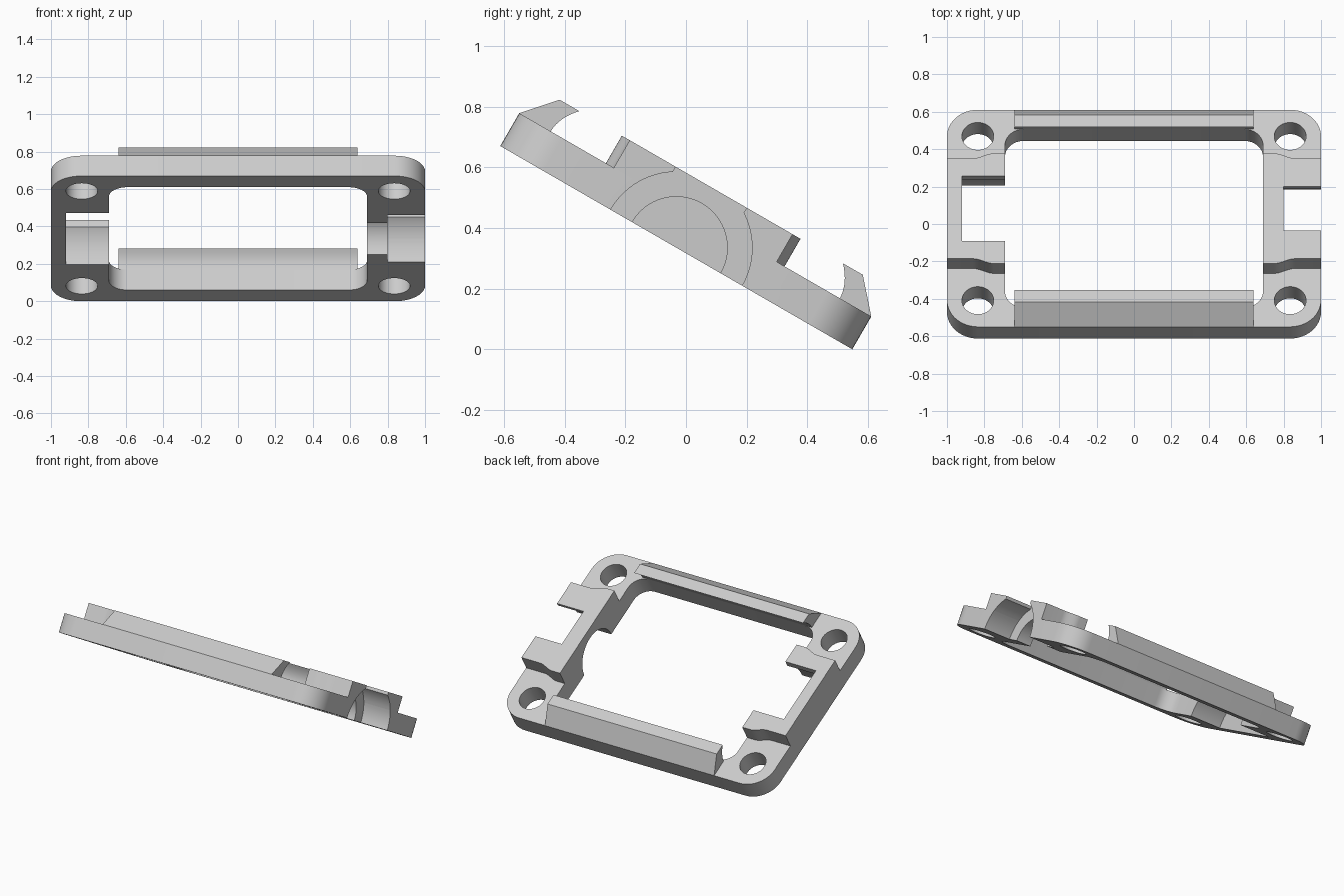
import bpy, bmesh, math
from mathutils import Matrix, Vector

if "Cube" in bpy.data.objects:
    bpy.data.objects.remove(bpy.data.objects["Cube"])

# Whole frame is tilted 30 degrees about x
TILT = Matrix.Translation((0, -0.032, 0.335)) @ Matrix.Rotation(math.radians(-30), 4, 'X')
T, H, HALF = 0.125, 0.23, 0.67      # plate thickness, raised height, half depth

grey = bpy.data.materials.new("light_grey")
grey.diffuse_color = (0.6, 0.6, 0.6, 1)
grey.use_nodes = True
grey.node_tree.nodes["Principled BSDF"].inputs["Base Color"].default_value = grey.diffuse_color


def prism(name, pts, axis, a, b):
    """Extrude a profile: axis Z uses (x, y) points, axis X uses (y, z) points."""
    bm = bmesh.new()
    place = (lambda p, h: (p[0], p[1], h)) if axis == 'Z' else (lambda p, h: (h, p[0], p[1]))
    face = bm.faces.new([bm.verts.new(place(p, a)) for p in pts])
    d = Vector(place((0, 0), b - a))
    ext = bmesh.ops.extrude_face_region(bm, geom=[face])
    bmesh.ops.translate(bm, vec=d, verts=[g for g in ext['geom'] if isinstance(g, bmesh.types.BMVert)])
    bmesh.ops.recalc_face_normals(bm, faces=bm.faces[:])
    me = bpy.data.meshes.new(name)
    bm.to_mesh(me)
    bm.free()
    me.materials.append(grey)
    ob = bpy.data.objects.new(name, me)
    bpy.context.collection.objects.link(ob)
    ob.matrix_world = TILT
    return ob


def circle(cx, cy, r, n=64):
    return [(cx + r * math.cos(2 * math.pi * i / n), cy + r * math.sin(2 * math.pi * i / n)) for i in range(n)]


def rounded(hx, hy, r, n=12):
    pts = []
    for q, (sx, sy) in enumerate([(1, 1), (-1, 1), (-1, -1), (1, -1)]):
        for i in range(n + 1):
            a = math.pi / 2 * (q + i / n)
            pts.append((sx * (hx - r) + r * math.cos(a), sy * (hy - r) + r * math.sin(a)))
    return pts


def box(hy, z0, z1):
    return [(-hy, z0), (hy, z0), (hy, z1), (-hy, z1)]


def cut(ob, cutters):
    for c in cutters:
        c.hide_render = True
        m = ob.modifiers.new("cut", 'BOOLEAN')
        m.operation, m.solver, m.object = 'DIFFERENCE', 'EXACT', c
    bpy.context.view_layer.objects.active = ob
    for m in list(ob.modifiers):
        bpy.ops.object.modifier_apply(modifier=m.name)


# Base plate, window and screw holes
frame = prism("base_frame", rounded(1, HALF, 0.165), 'Z', 0, T)
window = prism("window_cutter", rounded(0.69, 0.55, 0.1), 'Z', -0.1, 0.4)
holes = [prism("hole_cutter", circle(sx * 0.835, sy * 0.507, 0.085, 48), 'Z', -0.1, 0.4)
         for sx in (-1, 1) for sy in (-1, 1)]

# Half-round bearing seats with open slots above them
left_cut = [prism("left_seat_cutter", circle(0, 0, 0.275, 96), 'X', -0.92, -0.6),
            prism("left_slot_cutter", box(0.2, 0.1, 0.4), 'X', -0.92, -0.6)]
right_cut = [prism("right_seat_cutter", circle(0, 0, 0.25, 96), 'X', 0.8, 1.1),
             prism("right_slot_cutter", box(0.135, 0.1, 0.4), 'X', 0.8, 1.1),
             prism("right_bore_cutter", circle(0, 0, 0.168, 96), 'X', 0.6, 0.85)]
cut(frame, [window] + holes + left_cut + right_cut)
parts = [frame]

# Raised side blocks with S-curved ends
for name, s, cutters in (("left_block", -1, left_cut), ("right_block", 1, right_cut)):
    edge = [(0.69, 0.34)]
    for i in range(11):
        t = i / 10
        edge.append((0.75 + 0.11 * t, 0.34 - 0.03 * t * t * (3 - 2 * t)))
    edge.append((1.0, 0.31))
    outline = [(s * x, y) for x, y in edge] + [(s * x, -y) for x, y in reversed(edge)]
    block = prism(name, outline, 'Z', T, H)
    cut(block, cutters)
    parts.append(block)

# Overhanging lips with hollowed inner faces
for name, s in (("front_lip", 1), ("back_lip", -1)):
    prof = [(-HALF, T), (-0.577, H)]
    prof += [(-0.55 + 0.048 * t * t, T + (H - T) * t) for t in [1 - i / 8 for i in range(9)]]
    parts.append(prism(name, [(s * y, z) for y, z in prof], 'X', -0.64, 0.64))

# Remove the cutters, then shade with sharp edges kept
for ob in [window] + holes + left_cut + right_cut:
    bpy.data.objects.remove(ob)
bpy.ops.object.select_all(action='DESELECT')
for ob in parts:
    ob.select_set(True)
bpy.context.view_layer.objects.active = frame
bpy.ops.object.shade_smooth_by_angle(angle=math.radians(30))
